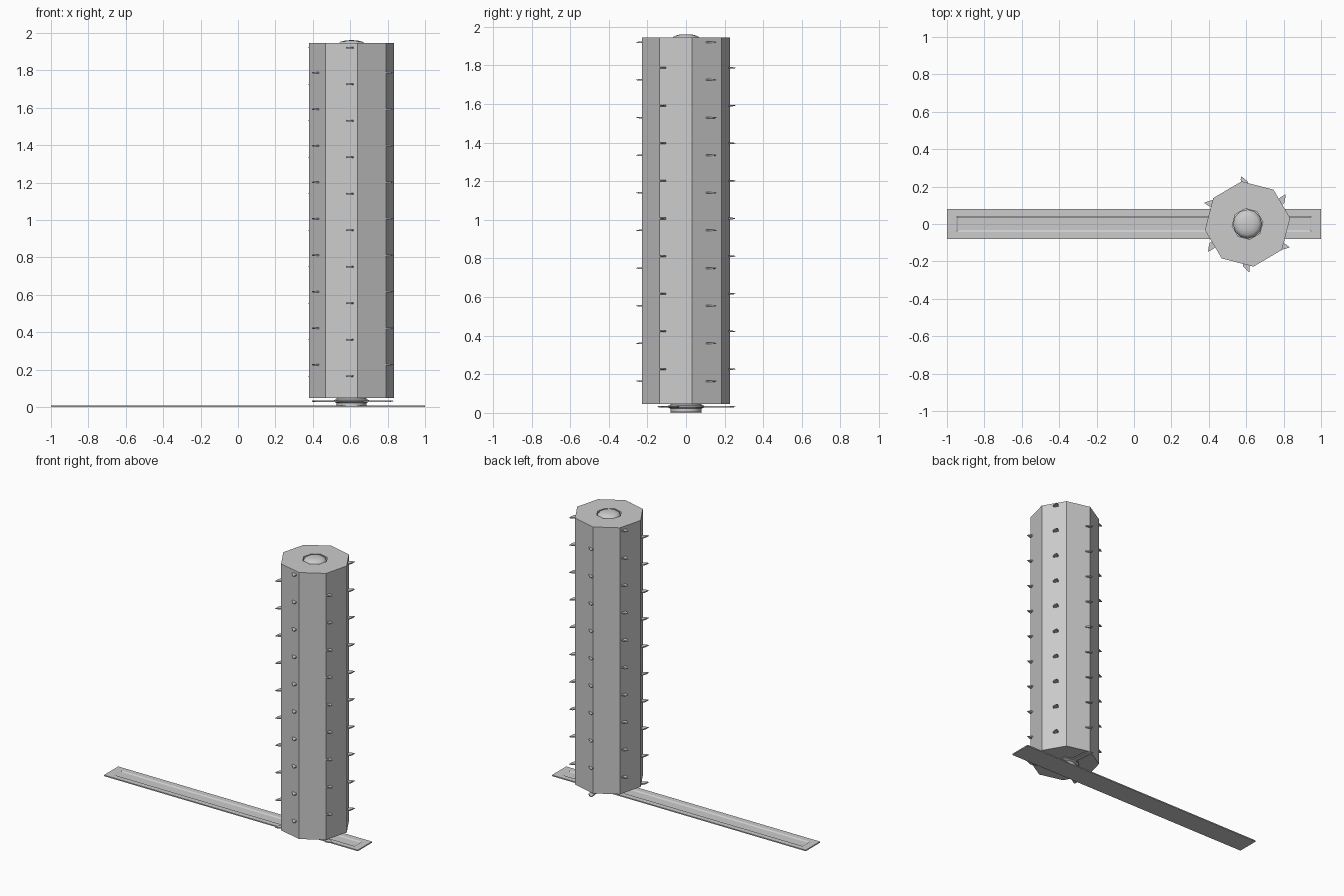
import bpy, bmesh
from math import cos, sin, radians, pi

if "Cube" in bpy.data.objects:
    bpy.data.objects.remove(bpy.data.objects["Cube"])

CX = 0.607  # pole axis


def finish(bm, name, smooth=False):
    bmesh.ops.recalc_face_normals(bm, faces=bm.faces)
    me = bpy.data.meshes.new(name)
    bm.to_mesh(me)
    bm.free()
    ob = bpy.data.objects.new(name, me)
    bpy.context.collection.objects.link(ob)
    if smooth:
        bpy.context.view_layer.objects.active = ob
        ob.select_set(True)
        bpy.ops.object.shade_smooth_by_angle(angle=radians(40))
        ob.select_set(False)
    return ob


def lathe(name, profile, sides, start=0.0, closed=False, smooth=False):
    """Revolve (radius, z) points about the pole axis."""
    bm = bmesh.new()
    rings = []
    for r, z in profile:
        rings.append([bm.verts.new((CX + r * cos(start + 2 * pi * i / sides),
                                    r * sin(start + 2 * pi * i / sides), z))
                      for i in range(sides)])
    pairs = list(zip(rings, rings[1:]))
    if closed:
        pairs.append((rings[-1], rings[0]))
    else:
        bm.faces.new(rings[0])
        bm.faces.new(rings[-1])
    for a, b in pairs:
        for i in range(sides):
            j = (i + 1) % sides
            bm.faces.new((a[i], a[j], b[j], b[i]))
    return finish(bm, name, smooth)


# floor track with a shallow slot along its length
bm = bmesh.new()
loops = []
for hx, hy, z in ((1, .08, 0), (1, .08, .008), (.95, .042, .008), (.94, .032, .002)):
    loops.append([bm.verts.new((sx * hx, sy * hy, z))
                  for sx, sy in ((-1, -1), (1, -1), (1, 1), (-1, 1))])
bm.faces.new(loops[0])
bm.faces.new(loops[-1])
for a, b in zip(loops, loops[1:]):
    for i in range(4):
        j = (i + 1) % 4
        bm.faces.new((a[i], a[j], b[j], b[i]))
finish(bm, "floor_track")

# octagonal pole with a bore through it
lathe("octagonal_pole", [(.23, .047), (.23, 1.945), (.083, 1.945), (.083, .047)],
      8, radians(8), closed=True)

# axle with rounded top, and the foot it stands on
lathe("axle", [(.07, .03), (.078, 1.925), (.072, 1.943), (.058, 1.953),
               (.035, 1.959), (.012, 1.961)], 12, smooth=True)
lathe("axle_foot", [(.075, .003), (.08, .008), (.08, .022), (.097, .029),
                    (.097, .035), (.08, .042), (.08, .048)], 12, smooth=True)

# hooked spikes: (radius, degrees from tip) outline, thinning to a point
HOOK = [(.085, -20), (.20, -10), (.228, -8), (.243, -4), (.258, 0),
        (.238, .8), (.20, 1), (.085, 8)]


def spike_rows(name, tip_angles, z0):
    bm = bmesh.new()
    for k in range(10):
        for tip in tip_angles:
            z = z0 + .195 * k
            rims = []
            for side in (-1, 1):
                rim = []
                for r, d in HOOK:
                    a = radians(tip + d)
                    t = .001 if r > .25 else .004
                    rim.append(bm.verts.new((CX + r * cos(a), r * sin(a), z + side * t)))
                bm.faces.new(rim)
                rims.append(rim)
            n = len(HOOK)
            for i in range(n):
                j = (i + 1) % n
                bm.faces.new((rims[0][i], rims[0][j], rims[1][j], rims[1][i]))
    return finish(bm, name)


spike_rows("spikes_upper_rows", (38, 154, 272), .165)
spike_rows("spikes_lower_rows", (98, 215, 331), .032)
